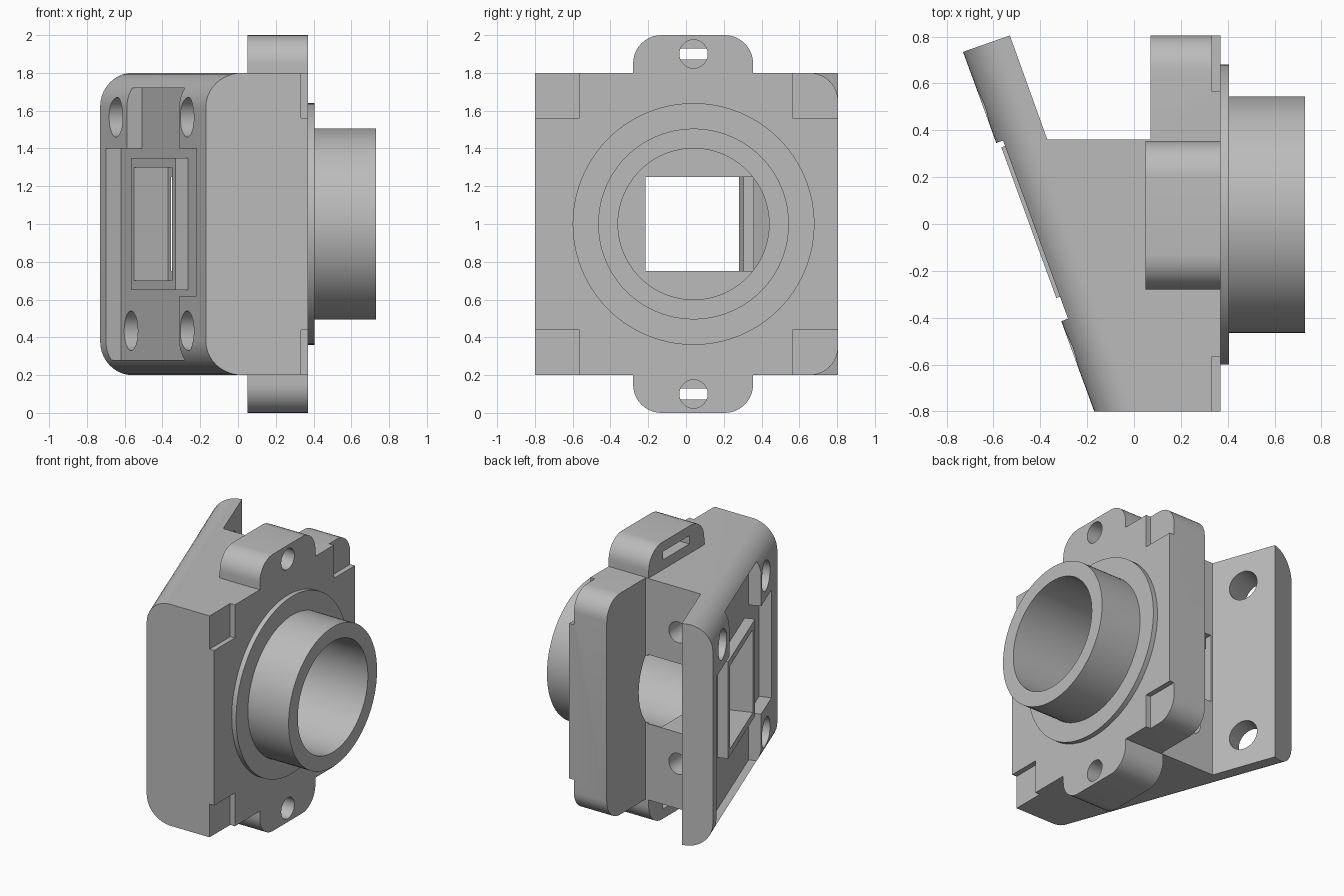
import bpy, bmesh, math
from mathutils import Matrix, Vector

if "Cube" in bpy.data.objects:
    bpy.data.objects.remove(bpy.data.objects["Cube"], do_unlink=True)

grey = bpy.data.materials.new("mid_grey")
grey.use_nodes = True
colour = (0.5, 0.5, 0.5, 1)
grey.diffuse_color = colour
grey.node_tree.nodes["Principled BSDF"].inputs["Base Color"].default_value = colour

# Slanted face frame: x runs along the face, y points out of it, z is up
SLANT = Matrix.Translation((-0.17, -0.8, 0)) @ Matrix.Rotation(math.atan2(1.535, -0.56), 4, "Z")
PLAIN = Matrix.Identity(4)
AXIS_Y, MID_Z = 0.04, 1.0


def finish(name, bm, matrix=PLAIN):
    bmesh.ops.transform(bm, matrix=matrix, verts=bm.verts)
    bmesh.ops.recalc_face_normals(bm, faces=bm.faces)
    mesh = bpy.data.meshes.new(name)
    bm.to_mesh(mesh)
    bm.free()
    mesh.materials.append(grey)
    obj = bpy.data.objects.new(name, mesh)
    bpy.context.collection.objects.link(obj)
    return obj


def round_edges(bm, test, radius):
    edges = [e for e in bm.edges if test(*[v.co for v in e.verts])]
    bmesh.ops.bevel(bm, geom=edges, offset=radius, segments=10, profile=0.5,
                    affect="EDGES", clamp_overlap=False)


def box(name, lo, hi, matrix=PLAIN, rounding=0, test=None):
    lo, hi = Vector(lo), Vector(hi)
    bm = bmesh.new()
    bmesh.ops.create_cube(bm, size=1)
    for v in bm.verts:
        v.co = Vector([(lo[i] + hi[i]) / 2 + v.co[i] * (hi[i] - lo[i]) for i in range(3)])
    if rounding:
        round_edges(bm, test, rounding)
    return finish(name, bm, matrix)


def rod(name, start, end, radius, matrix=PLAIN, sides=48):
    start, end = Vector(start), Vector(end)
    bm = bmesh.new()
    bmesh.ops.create_cone(bm, cap_ends=True, segments=sides, radius1=radius,
                          radius2=radius, depth=(end - start).length)
    turn = (end - start).to_track_quat("Z", "Y").to_matrix().to_4x4()
    return finish(name, bm, matrix @ Matrix.Translation((start + end) / 2) @ turn)


def combine(obj, other, operation="DIFFERENCE"):
    mod = obj.modifiers.new("join", "BOOLEAN")
    mod.operation, mod.object, mod.solver = operation, other, "EXACT"
    bpy.context.view_layer.objects.active = obj
    bpy.ops.object.modifier_apply(modifier=mod.name)
    bpy.data.objects.remove(other, do_unlink=True)


# Body: plan outline with slanted fin and mounting plate, long edges rounded
outline = [(-0.17, -0.8), (0.37, -0.8), (0.37, 0.805), (0.07, 0.805),
           (0.07, 0.36), (-0.37, 0.36), (-0.53, 0.805), (-0.73, 0.735)]
bm = bmesh.new()
base = bm.faces.new([bm.verts.new((x, y, 0.2)) for x, y in outline])
top = bmesh.ops.extrude_face_region(bm, geom=[base])["geom"]
for v in top:
    if isinstance(v, bmesh.types.BMVert):
        v.co.z = 1.8
bmesh.ops.recalc_face_normals(bm, faces=bm.faces)
to_slant = SLANT.inverted()
round_edges(bm, lambda a, b: abs(a.z - b.z) < 0.01 and all(abs((to_slant @ p).y) < 0.01 for p in (a, b)), 0.18)
round_edges(bm, lambda a, b: abs(a.z - b.z) < 0.01 and min(a.y, b.y) > 0.8 and min(a.x, b.x) > 0, 0.15)
body = finish("mount_body", bm)

# Screw tabs, above and below
for name, lo, hi in (("top_tab", 1.7, 2.0), ("bottom_tab", 0.0, 0.3)):
    def outer(a, b):
        return abs(a.z - b.z) < 0.01 and abs(a.y - b.y) < 0.01 and abs(a.z - MID_Z) > 0.9
    combine(body, box(name, (0.05, -0.28, lo), (0.37, 0.355, hi), PLAIN, 0.15, outer), "UNION")

# Flange and tube
for name, end, radius in (("flange", 0.405, 0.64), ("tube", 0.73, 0.505)):
    combine(body, rod(name, (0.3, AXIS_Y, MID_Z), (end, AXIS_Y, MID_Z), radius, sides=96), "UNION")

# Stepped recess in the slanted face
for s0, s1, z0, z1 in ((0.146, 1.545, 0.62, 1.4), (0.41, 1.22, 1.2, 1.72), (0.41, 1.545, 0.28, 0.8)):
    combine(body, box("recess", (s0, -0.085, z0), (s1, 0.1, z1), SLANT))

# Raised window frame and window
combine(body, box("frame", (0.51, -0.1, 0.65), (1.195, -0.014, 1.35), SLANT), "UNION")
combine(body, box("window", (0.565, -0.205, 0.7), (1.145, 0.1, 1.3), SLANT))

# Bore and the passage that links it to the window
combine(body, rod("bore", (-0.05, AXIS_Y, MID_Z), (0.8, AXIS_Y, MID_Z), 0.4, sides=96))
combine(body, box("passage", (-0.355, -0.215, 0.75), (0.05, 0.38, 1.25)))

for side in (-1, 1):
    # Holes in the slanted face
    z = MID_Z + side * 0.565
    for s, depth in ((0.29, 0.4), (1.39, 0.3)):
        combine(body, rod("face_hole", (s, 0.1, z), (s, -depth, z), 0.105, SLANT))
    # Blind holes in the inner wall
    z = MID_Z + side * 0.475
    combine(body, rod("wall_hole", (-0.19, 0.2, z), (-0.19, 0.42, z), 0.075))
    # Tab holes with thin slots behind
    z = MID_Z + side * 0.9
    combine(body, rod("tab_hole", (0.2, AXIS_Y, z), (0.5, AXIS_Y, z), 0.075))
    combine(body, box("tab_slot", (0, AXIS_Y - 0.15, z - 0.03), (0.21, AXIS_Y + 0.15, z + 0.03)))
    # Shallow corner notches
    z0, z1 = sorted((MID_Z + side * 0.56, MID_Z + side * 0.85))
    for y0, y1 in ((-0.85, -0.565), (0.565, 0.85)):
        combine(body, box("notch", (0.333, y0, z0), (0.45, y1, z1)))

# Smooth rounds, sharp corners
bpy.ops.object.select_all(action="DESELECT")
body.select_set(True)
bpy.context.view_layer.objects.active = body
bpy.ops.object.shade_smooth_by_angle(angle=math.radians(25))
